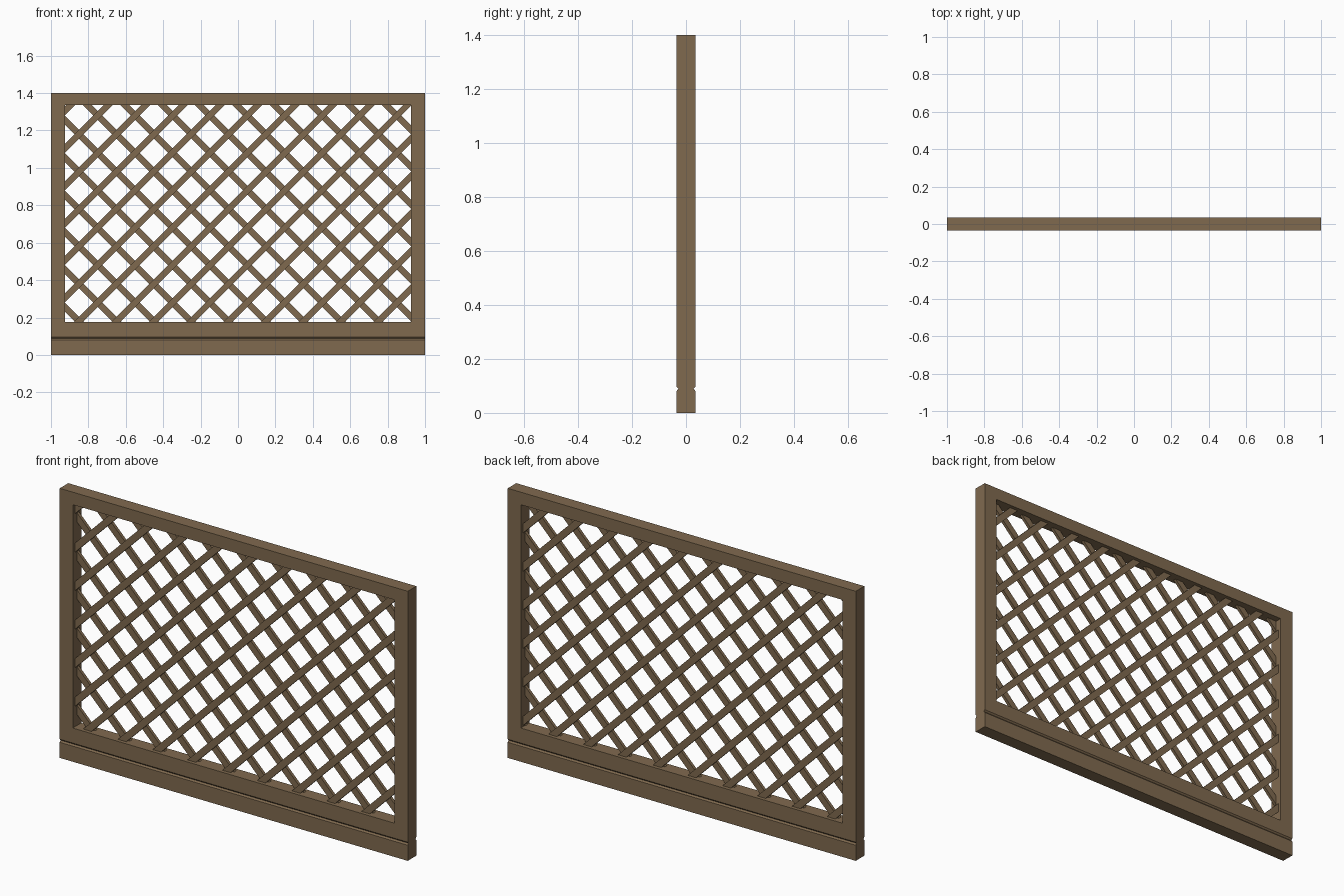
import bpy, bmesh, math
from mathutils import Matrix, Vector

if "Cube" in bpy.data.objects:
    bpy.data.objects.remove(bpy.data.objects["Cube"])

wood = bpy.data.materials.new("brown_wood")
wood.diffuse_color = (0.216, 0.144, 0.078, 1)
wood.use_nodes = True
wood.node_tree.nodes["Principled BSDF"].inputs["Base Color"].default_value = wood.diffuse_color

HALF_W, HEIGHT, HALF_T = 1.0, 1.4, 0.035      # overall panel
X_IN, Z_LOW, Z_TOP = 0.925, 0.175, 1.335      # lattice opening
STEP, SLAT_W, SLAT_T = 0.2, 0.034, 0.016      # lattice


def finish(name, bm):
    bmesh.ops.recalc_face_normals(bm, faces=bm.faces)
    me = bpy.data.meshes.new(name)
    bm.to_mesh(me)
    bm.free()
    me.materials.append(wood)
    ob = bpy.data.objects.new(name, me)
    bpy.context.collection.objects.link(ob)
    return ob


def add_box(bm, center, size, turn=0.0):
    m = Matrix.Translation(center) @ Matrix.Rotation(turn, 4, 'Y') @ Matrix.Diagonal((*size, 1))
    bmesh.ops.create_cube(bm, size=1, matrix=m)


# Frame: side profile with a V groove on both faces, extruded across x
half = [(HALF_T, 0), (HALF_T, 0.081), (HALF_T - 0.007, 0.089), (HALF_T, 0.097), (HALF_T, HEIGHT)]
profile = half + [(-y, z) for y, z in reversed(half)]
bm = bmesh.new()
face = bm.faces.new([bm.verts.new((-HALF_W, y, z)) for y, z in profile])
new = bmesh.ops.extrude_face_region(bm, geom=[face])["geom"]
bmesh.ops.translate(bm, vec=(2 * HALF_W, 0, 0), verts=[v for v in new if isinstance(v, bmesh.types.BMVert)])
frame = finish("frame", bm)

# Opening cut through the frame
bm = bmesh.new()
add_box(bm, (0, 0, (Z_LOW + Z_TOP) / 2), (2 * X_IN, 0.3, Z_TOP - Z_LOW))
cutter = finish("opening_cutter", bm)
cut = frame.modifiers.new("opening", 'BOOLEAN')
cut.operation, cut.solver, cut.object = 'DIFFERENCE', 'EXACT', cutter
cutter.hide_render = True
cutter.hide_set(True)


# Lattice: one layer of diagonal slats, z = s * x + c, with ends buried in the frame
def lattice(name, s, first, y):
    bm = bmesh.new()
    pad = 0.025
    for k in range(-10, 15):
        c = first + STEP * k
        ends = sorted(((Z_LOW - pad - c) / s, (Z_TOP + pad - c) / s))
        a, b = max(ends[0], -X_IN - pad), min(ends[1], X_IN + pad)
        if b - a < 0.03:
            continue
        x = (a + b) / 2
        add_box(bm, (x, y, s * x + c), ((b - a) * math.sqrt(2), SLAT_T, SLAT_W), -s * math.pi / 4)
    return finish(name, bm)


lattice("front_slats", 1, 0.03, -SLAT_T / 2)
lattice("back_slats", -1, 0.13, SLAT_T / 2)
